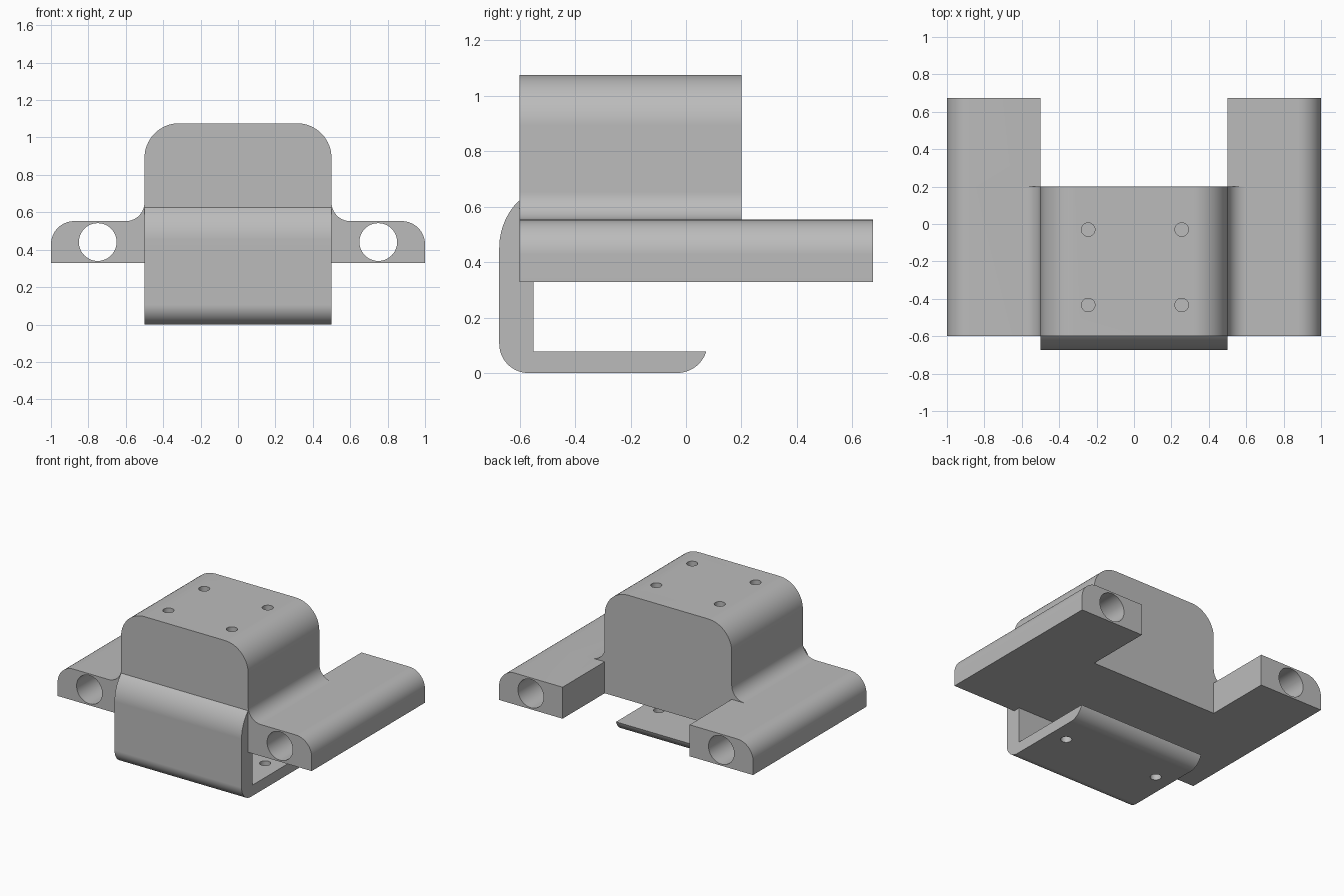
import bpy, bmesh
from math import sin, cos, asin, acos, degrees, radians
from mathutils import Matrix

cube = bpy.data.objects.get("Cube")
if cube:
    bpy.data.objects.remove(cube, do_unlink=True)

grey = bpy.data.materials.new("plain grey")
grey.use_nodes = True
colour = (0.5, 0.5, 0.5, 1)
grey.diffuse_color = colour
grey.node_tree.nodes["Principled BSDF"].inputs["Base Color"].default_value = colour


def arc(cx, cy, r, start, end, steps=16):
    angles = [radians(start + (end - start) * i / steps) for i in range(steps + 1)]
    return [(cx + r * cos(a), cy + r * sin(a)) for a in angles]


def finish(name, bm):
    bmesh.ops.recalc_face_normals(bm, faces=bm.faces)
    mesh = bpy.data.meshes.new(name)
    bm.to_mesh(mesh)
    bm.free()
    mesh.materials.append(grey)
    obj = bpy.data.objects.new(name, mesh)
    bpy.context.collection.objects.link(obj)
    return obj


def prism(name, profile, axis, low, high):
    """Extrude a closed profile along the x or y axis."""
    bm = bmesh.new()
    place = (lambda a, b: (low, a, b)) if axis == "x" else (lambda a, b: (a, low, b))
    face = bm.faces.new([bm.verts.new(place(a, b)) for a, b in profile])
    new = bmesh.ops.extrude_face_region(bm, geom=[face])["geom"]
    depth = high - low
    move = (depth, 0, 0) if axis == "x" else (0, depth, 0)
    bmesh.ops.translate(bm, vec=move, verts=[v for v in new if isinstance(v, bmesh.types.BMVert)])
    return finish(name, bm)


def cylinder(name, centre, radius, depth, turn=0):
    bm = bmesh.new()
    bmesh.ops.create_cone(bm, cap_ends=True, segments=48, radius1=radius, radius2=radius,
                          depth=depth, matrix=Matrix.Translation(centre) @ Matrix.Rotation(turn, 4, "X"))
    return finish(name, bm)


def combine(target, other, operation):
    mod = target.modifiers.new("join", "BOOLEAN")
    mod.operation = operation
    mod.solver = "EXACT"
    mod.object = other
    other.hide_render = True
    bpy.context.view_layer.objects.active = target
    bpy.ops.object.modifier_apply(modifier=mod.name)
    bpy.data.objects.remove(other, do_unlink=True)


FRONT, BACK, BODY_BACK = -0.6, 0.674, 0.2
BOTTOM, RAIL_TOP, TOP = 0.329, 0.553, 1.076

# Body and rails share one rounded section
half = [(1, BOTTOM)]
half += arc(0.875, RAIL_TOP - 0.125, 0.125, 0, 90)
half += arc(0.6, RAIL_TOP + 0.1, 0.1, 270, 180)
half += arc(0.315, TOP - 0.185, 0.185, 0, 90)
bracket = prism("bracket", half + [(-x, z) for x, z in reversed(half)], "y", FRONT, BACK)

# Clear everything behind the body except the two rails
side = [(0.5, -1), (0.5, RAIL_TOP), (2, RAIL_TOP), (2, 2)]
clearance = prism("clearance", side + [(-x, z) for x, z in reversed(side)], "y", BODY_BACK, 1)
combine(bracket, clearance, "DIFFERENCE")

# Hook under the front, with rounded outer edges
face_y, plate_top = -0.674, 0.077
bulge = 0.24
bulge_angle = degrees(acos((bulge - (FRONT - face_y)) / bulge))
bulge_z = 0.625 - bulge * sin(radians(bulge_angle))
tip = 0.11
tip_angle = degrees(asin((plate_top - tip) / tip))
hook_profile = [(-0.55, plate_top), (-0.55, 0.5), (-0.57, 0.625)]
hook_profile += arc(face_y + bulge, bulge_z, bulge, 180 - bulge_angle, 180)
hook_profile += arc(face_y + 0.105, 0.105, 0.105, 180, 270)
hook_profile += arc(-0.032, tip, tip, 270, 360 + tip_angle)
hook = prism("hook", hook_profile, "x", -0.5, 0.5)
combine(bracket, hook, "UNION")

# Rail bores, blind mounting holes and hook screw holes
for s in (-1, 1):
    combine(bracket, cylinder("bore", (0.75 * s, 0, 0.441), 0.101, 3, radians(90)), "DIFFERENCE")
    for y in (-0.433, -0.03):
        combine(bracket, cylinder("top_hole", (0.005 + 0.25 * s, y, TOP), 0.036, 0.4), "DIFFERENCE")
    combine(bracket, cylinder("hook_hole", (0.375 * s, -0.23, 0.04), 0.036, 0.2), "DIFFERENCE")

bpy.ops.object.select_all(action="DESELECT")
bracket.select_set(True)
bpy.context.view_layer.objects.active = bracket
bpy.ops.object.shade_smooth_by_angle(angle=radians(30))
normals = bracket.modifiers.new("even shading", "WEIGHTED_NORMAL")
normals.keep_sharp = True
